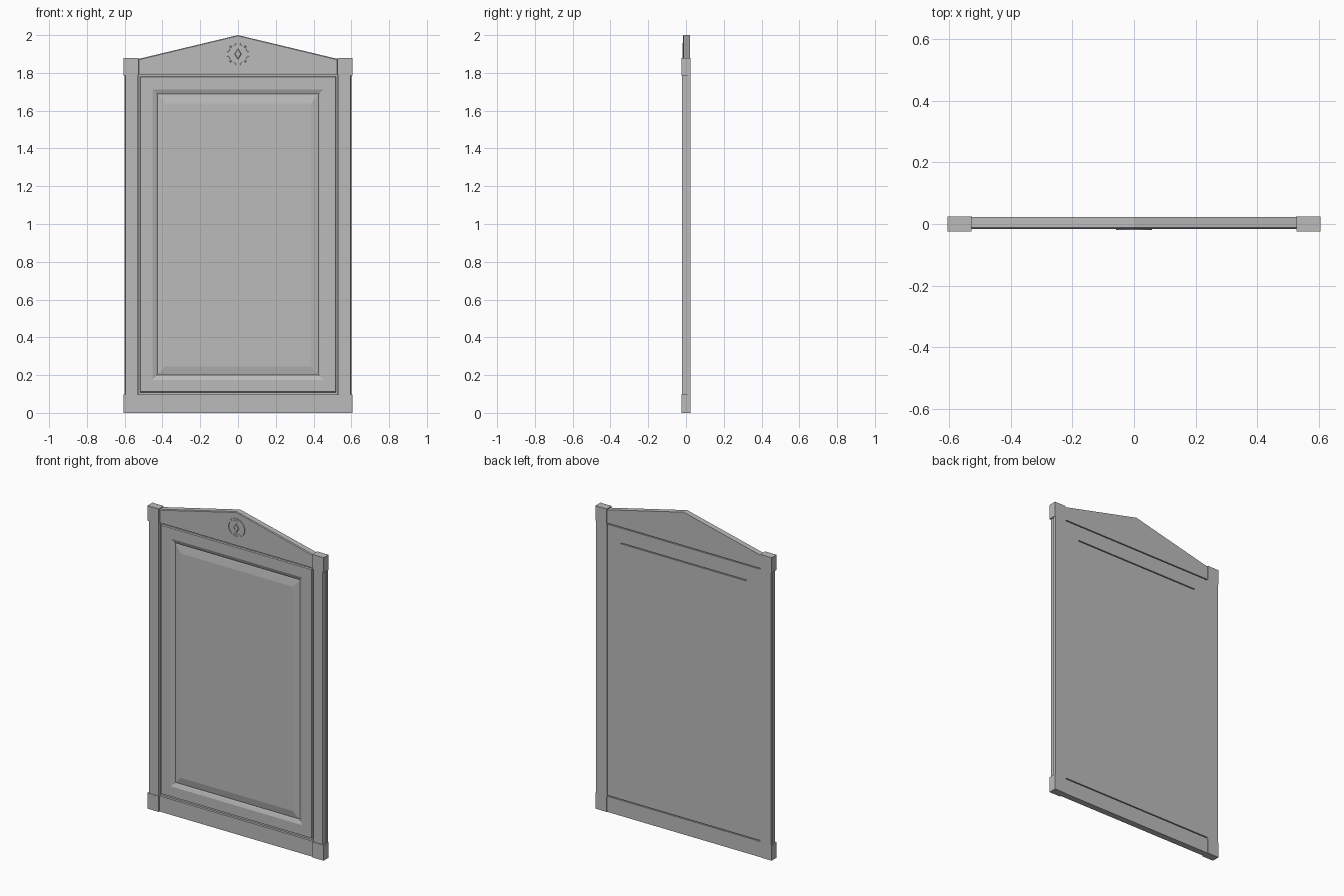
import bpy, bmesh, math

if "Cube" in bpy.data.objects:
    bpy.data.objects.remove(bpy.data.objects["Cube"], do_unlink=True)

grey = bpy.data.materials.new("plain grey")
grey.use_nodes = True
grey.diffuse_color = (0.5, 0.5, 0.5, 1)
grey.node_tree.nodes["Principled BSDF"].inputs["Base Color"].default_value = (0.5, 0.5, 0.5, 1)


def loft(name, loops, cap=True):
    """Join matching closed outlines; each is (list of (x, z), y)."""
    bm = bmesh.new()
    rings = [[bm.verts.new((x, y, z)) for x, z in pts] for pts, y in loops]
    pairs = list(zip(rings, rings[1:]))
    if not cap:
        pairs.append((rings[-1], rings[0]))
    for a, b in pairs:
        for i in range(len(a)):
            j = (i + 1) % len(a)
            bm.faces.new((a[i], a[j], b[j], b[i]))
    if cap:
        bm.faces.new(rings[0])
        bm.faces.new(rings[-1])
    bmesh.ops.recalc_face_normals(bm, faces=bm.faces)
    mesh = bpy.data.meshes.new(name)
    bm.to_mesh(mesh)
    bm.free()
    mesh.materials.append(grey)
    obj = bpy.data.objects.new(name, mesh)
    bpy.context.collection.objects.link(obj)
    return obj


def rect(x0, x1, z0, z1):
    return [(x0, z0), (x1, z0), (x1, z1), (x0, z1)]


def box(name, x0, x1, y0, y1, z0, z1):
    return loft(name, [(rect(x0, x1, z0, z1), y1), (rect(x0, x1, z0, z1), y0)])


def circle(radius, n=32):
    return [(radius * math.cos(i * math.tau / n), 1.9 + radius * math.sin(i * math.tau / n))
            for i in range(n)]


BACK = 0.022

# Raised panel with its moulded frame, stepping inward from the back edge
steps = [(0.525, 0.103, 1.786, BACK), (0.525, 0.103, 1.786, -0.006),
         (0.518, 0.109, 1.781, -0.006), (0.515, 0.112, 1.778, -0.014),
         (0.452, 0.175, 1.712, -0.014), (0.432, 0.196, 1.692, -0.006),
         (0.427, 0.201, 1.687, -0.002), (0.422, 0.206, 1.682, -0.004),
         (0.385, 0.245, 1.637, -0.012)]
panel = loft("door_panel", [(rect(-w, w, a, b), y) for w, a, b, y in steps])

# Narrow slot across the back of the panel
cutter = box("slot_cutter", -0.43, 0.43, 0.014, 0.03, 1.688, 1.694)
cutter.hide_render = True
mod = panel.modifiers.new("slot", 'BOOLEAN')
mod.object = cutter
mod.operation = 'DIFFERENCE'
mod.solver = 'EXACT'
bpy.context.view_layer.objects.active = panel
bpy.ops.object.modifier_apply(modifier=mod.name)
bpy.data.objects.remove(cutter, do_unlink=True)

# Bottom rail, and the core that closes the gaps between the boards
box("bottom_rail", -0.53, 0.53, -0.017, BACK, 0, 0.097)
box("core", -0.53, 0.53, -0.002, 0.014, 0.05, 1.84)


# Gabled top board with a chamfered front edge
def gable(inset):
    w = 0.527 - inset
    return [(-w, 1.792), (w, 1.792), (w, 1.874 - inset), (0, 2.0 - inset), (-w, 1.874 - inset)]


loft("gable", [(gable(0), BACK), (gable(0), -0.012), (gable(0.004), -0.016)])

# Side posts: slimmer shafts between square end blocks
for side, s in (("left", 1), ("right", -1)):
    for part, z0, z1 in (("foot", 0, 0.097), ("cap", 1.787, 1.88)):
        box(f"{side}_post_{part}", s * 0.527, s * 0.605, -0.0245, 0.0245, z0, z1)
    shaft = box(f"{side}_post_shaft", s * 0.531, s * 0.597, -0.0215, 0.0245, 0.09, 1.79)
    bev = shaft.modifiers.new("soft edges", 'BEVEL')
    bev.width = 0.004
    bev.segments = 2
    # Back strip that runs flush with the end blocks
    box(f"{side}_post_back", s * 0.525, s * 0.602, 0.008, 0.0245, 0.09, 1.79)

# Plain round medallion: thin ring, recessed-look surround and a diamond
loft("medallion_ring", [(circle(0.059), -0.014), (circle(0.058), -0.019),
                        (circle(0.051), -0.019), (circle(0.05), -0.014)], cap=False)
outer, inner = rect(-0.029, 0.029, 1.855, 1.945), rect(-0.022, 0.022, 1.864, 1.936)
loft("medallion_surround", [(outer, -0.014), (outer, -0.018),
                            (inner, -0.018), (inner, -0.014)], cap=False)


def diamond(k):
    return [(0, 1.9 - 0.034 * k), (0.021 * k, 1.9), (0, 1.9 + 0.034 * k), (-0.021 * k, 1.9)]


loft("medallion_diamond", [(diamond(1), -0.014), (diamond(0.7), -0.019)])
